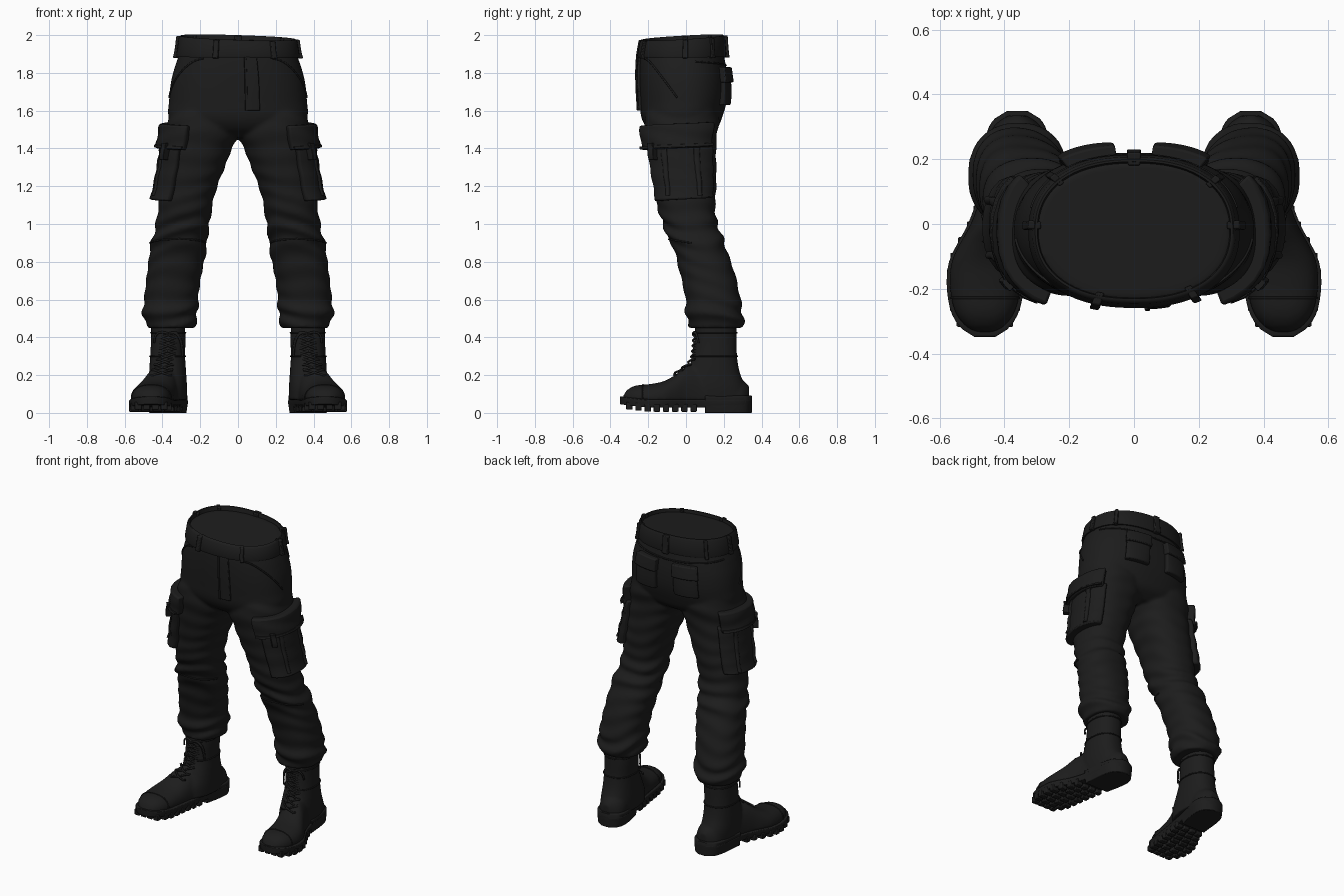
import bpy, bmesh, math
from math import sin, cos, pi, radians, exp
from mathutils import Vector

if "Cube" in bpy.data.objects:
    bpy.data.objects.remove(bpy.data.objects["Cube"], do_unlink=True)

black = bpy.data.materials.new("matte_black")
black.use_nodes = True
black.diffuse_color = (0.012, 0.012, 0.012, 1)
shader = black.node_tree.nodes["Principled BSDF"]
shader.inputs["Base Color"].default_value = black.diffuse_color
shader.inputs["Roughness"].default_value = 0.9


# ---------- helpers ----------
def sample(table, t):
    """Smooth interpolation of rows keyed by their first value (ascending)."""
    t = min(max(t, table[0][0]), table[-1][0])
    i = 0
    while i < len(table) - 2 and t > table[i + 1][0]:
        i += 1

    def slope(k, c):
        a, b = table[max(k - 1, 0)], table[min(k + 1, len(table) - 1)]
        return (b[c] - a[c]) / (b[0] - a[0])
    p, q = table[i], table[i + 1]
    h = q[0] - p[0]
    u = (t - p[0]) / h
    s = u * u * (3 - 2 * u)
    return [p[c] + (q[c] - p[c]) * s + h * u * (1 - u) *
            ((1 - u) * slope(i, c) - u * slope(i + 1, c)) for c in range(1, len(p))]


def loft(bm, rings, caps=True):
    loops = [[bm.verts.new(p) for p in r] for r in rings]
    n = len(loops[0])
    for a, b in zip(loops, loops[1:]):
        for i in range(n):
            j = (i + 1) % n
            bm.faces.new((a[i], a[j], b[j], b[i]))
    if caps:
        bm.faces.new(loops[0][::-1])
        bm.faces.new(loops[-1])


def finish(name, bm, mirror=False, voxel=0, bevel=0):
    bmesh.ops.recalc_face_normals(bm, faces=bm.faces)
    me = bpy.data.meshes.new(name)
    bm.to_mesh(me)
    bm.free()
    me.materials.append(black)
    me.polygons.foreach_set("use_smooth", [True] * len(me.polygons))
    ob = bpy.data.objects.new(name, me)
    bpy.context.collection.objects.link(ob)
    if voxel:
        m = ob.modifiers.new("Blend", 'REMESH')
        m.mode, m.voxel_size, m.use_smooth_shade = 'VOXEL', voxel, True
        m = ob.modifiers.new("Soften", 'SMOOTH')
        m.factor, m.iterations = 0.5, 3
    else:
        me.set_sharp_from_angle(angle=radians(50))
    if bevel:
        m = ob.modifiers.new("Round", 'BEVEL')
        m.width, m.segments, m.limit_method = bevel, 2, 'ANGLE'
        m.angle_limit = radians(50)
    if mirror:
        ob.modifiers.new("Mirror", 'MIRROR').use_clip = False
    return ob


def oval(x0, x1, y0, y1, a, off=0, p=2.3):
    c, s = cos(a), sin(a)
    x = math.copysign(abs(c) ** (2 / p), c) * ((x1 - x0) / 2 + off)
    y = math.copysign(abs(s) ** (2 / p), s) * ((y1 - y0) / 2 + off)
    return (x0 + x1) / 2 + x, (y0 + y1) / 2 + y


def circle(f, n=72):
    return [f(2 * pi * i / n) for i in range(n)]


def steps(a, b, n):
    return [a + (b - a) * i / n for i in range(n + 1)]


# ---------- cloth surfaces ----------
HIPS = [(1.46, -.16, .16, -.14, .1), (1.5, -.3, .3, -.2, .16), (1.56, -.365, .365, -.235, .19),
        (1.65, -.365, .365, -.245, .215), (1.75, -.355, .355, -.25, .22),
        (1.83, -.335, .335, -.25, .212), (1.9, -.312, .312, -.245, .2), (2, -.298, .298, -.23, .192)]
LEG = [(.44, .235, .475, .02, .295), (.47, .225, .49, .01, .305), (.53, .212, .503, 0, .3),
       (.62, .21, .495, -.005, .285), (.75, .19, .48, -.035, .255), (.87, .165, .465, -.065, .212),
       (.93, .165, .455, -.1, .195), (1, .15, .432, -.12, .167), (1.08, .14, .425, -.15, .155),
       (1.2, .11, .405, -.17, .16), (1.3, .07, .395, -.19, .16), (1.4, .032, .388, -.205, .16),
       (1.46, .004, .382, -.215, .162), (1.55, 0, .372, -.22, .175), (1.7, .03, .32, -.17, .15)]


def hip(a, z, off=0):
    x, y = oval(*sample(HIPS, z), a, off)
    tilt = max(0, z - 1.86) / 0.14
    return Vector((x, y, z - tilt * (0.01 + 0.033 * x - 0.06 * y)))


def leg(a, z, off=0):
    # folds gather at the knee and the hem, faint ones elsewhere
    amp = .003 + .007 * exp(-((z - .97) / .09) ** 2) + .008 * exp(-((z - .52) / .06) ** 2)
    fold = amp * sin(62 * z + 2.2 * sin(a + .7) + 1.3 * sin(2 * a + 9 * z))
    x, y = oval(*sample(LEG, z), a, off + fold)
    return Vector((x, y, z))


# trousers: hips and both legs blended into one skin
bm = bmesh.new()
loft(bm, [circle(lambda a: hip(a, z)) for z in steps(1.46, 1.975, 26)])
for side in (1, -1):
    flip = Vector((side, 1, 1))
    loft(bm, [circle(lambda a: leg(a, z) * flip) for z in steps(.45, 1.7, 110)])
finish("trousers", bm, voxel=.011)


def patch(name, surf, a0, a1, z0, z1, off, puff=0, lean=0, mirror=True, bevel=.006, n=10):
    """Thick panel that follows a cloth surface; angles are in degrees."""
    bm = bmesh.new()
    rings = []
    for v in steps(0, 1, n):
        def pt(u, d):
            a = radians(a0 + (a1 - a0) * u)
            return surf(a, z0 + (z1 - z0) * v + lean * (u - .5), d)
        out = [pt(u, off + puff * sin(pi * u) ** .5 * (1 - v)) if 0 < u < 1 else pt(u, off)
               for u in steps(0, 1, n)]
        rings.append(out + [pt(u, -.012) for u in steps(1, 0, n)])
    loft(bm, rings)
    return finish(name, bm, mirror, bevel=bevel)


# cargo pockets with pleats, flaps and tabs
patch("cargo_pocket", leg, -62, 52, 1.13, 1.43, .026, .026, .02, bevel=.01)
for a in (-28, 14):
    patch("cargo_pleat", leg, a, a + 9, 1.15, 1.42, .034, .025, bevel=.004)
patch("cargo_flap", leg, -72, 46, 1.4, 1.53, .04, .012, .02, bevel=.01)
patch("cargo_flap_trim", leg, -70, 44, 1.405, 1.42, .053, .004, .02, bevel=.003)
patch("cargo_tab", leg, -45, -36, 1.34, 1.43, .064, bevel=.004)

# seat pockets and their flaps
patch("seat_pocket", hip, 56, 82, 1.63, 1.82, .02, .014)
patch("seat_flap", hip, 55, 83, 1.75, 1.83, .032, .006)

# fly
patch("fly", hip, -86, -75, 1.6, 1.89, .012, .004, mirror=False)
patch("fly_edge", hip, -86, -84.5, 1.6, 1.89, .019, mirror=False, bevel=.002)

# waistband, a hollow band standing above the filled opening
bm = bmesh.new()
profile = [(1.885, -.01), (1.885, .009), (1.9, .014), (1.985, .014), (1.998, .007), (1.998, 0), (1.95, -.012)]
loft(bm, [circle(lambda a: hip(a, z, d)) for z, d in profile], caps=False)
finish("waistband", bm)
for a in (90, 40, 138, 3, 177, -108, -58):
    patch("belt_loop", hip, a - 2.5, a + 2.5, 1.88, 1.995, .028, mirror=False, bevel=.005, n=4)


def tube(name, paths, radius):
    cu = bpy.data.curves.new(name, 'CURVE')
    cu.dimensions, cu.bevel_depth, cu.bevel_resolution = '3D', radius, 1
    cu.use_fill_caps = True
    for pts in paths:
        sp = cu.splines.new('POLY')
        sp.points.add(len(pts) - 1)
        for p, co in zip(sp.points, pts):
            p.co = (*co, 1)
    cu.materials.append(black)
    ob = bpy.data.objects.new(name, cu)
    bpy.context.collection.objects.link(ob)
    ob.modifiers.new("Mirror", 'MIRROR')


# slanted hand pocket openings, seat yoke seam and knee seam
opening = [hip(radians(-58 + 52 * u), 1.88 - .21 * u ** 1.6, .002) for u in steps(0, 1, 14)]
yoke = [hip(radians(90 - 75 * u), 1.84 + .02 * u, .001) for u in steps(0, 1, 14)]
knee = [leg(radians(-170 + 160 * u), .9 + .02 * sin(pi * u), .001) for u in steps(0, 1, 20)]
tube("cloth_seams", [opening, yoke, knee], .005)

# ---------- boots ----------
SHAFT = [(.07, .268, .465, -.03, .325), (.14, .27, .472, -.03, .312), (.22, .275, .47, .005, .283),
         (.3, .28, .465, .035, .27), (.4, .278, .46, .045, .268), (.5, .285, .46, .05, .268)]
# foot rows: y, centre x, half width, top height
FOOT = [(-.345, .46, .03, .085), (-.325, .46, .064, .118), (-.28, .46, .098, .143), (-.2, .458, .117, .152),
        (-.12, .45, .12, .168), (-.06, .432, .111, .2), (0, .41, .1, .245), (.1, .385, .092, .25),
        (.25, .363, .096, .2), (.315, .36, .075, .17), (.345, .36, .03, .14)]

bm = bmesh.new()
loft(bm, [circle(lambda a: Vector((*oval(*sample(SHAFT, z), a), z)), 48) for z in steps(.07, .5, 24)])


def foot_ring(y):
    cx, w, top = sample(FOOT, y)

    def point(a):
        x, h = oval(-w * .94, w * .94, -1, 1, a)
        return Vector((cx + x, y * .97, .075 + h * (top - .075 if h > 0 else .02)))
    return circle(point, 40)


loft(bm, [foot_ring(y) for y in steps(-.345, .345, 40)])
finish("boot_upper", bm, True, voxel=.009)


def outline(z, grow, y0=-.345, y1=.345):
    ys = steps(y0, y1, 30)
    rows = [(y, *sample(FOOT, y)[:2]) for y in ys]
    lift = lambda y: max(0, -.2 - y) * .12
    right = [Vector((c + w + grow, y * 1.01, z + lift(y))) for y, c, w in rows]
    left = [Vector((c - w - grow, y * 1.01, z + lift(y))) for y, c, w in rows]
    return right + left[::-1]


# sole, welt and heel block
bm = bmesh.new()
loft(bm, [outline(.028, -.004), outline(.05, .002), outline(.066, .002), outline(.07, -.008)])
loft(bm, [outline(.0, -.006, .1), outline(.045, 0, .1), outline(.085, .001, .1), outline(.092, -.008, .1)])
finish("boot_sole", bm, True, bevel=.004)

# tread lugs along both edges and down the middle
bm = bmesh.new()
for y in steps(-.3, .04, 7):
    cx, w, _ = sample(FOOT, y)
    for k in (-.8, -.27, .27, .8):
        size = Vector((w * .42, .034, .04))
        made = bmesh.ops.create_cube(bm, size=1)["verts"]
        for v in made:
            v.co = Vector((cx + k * w, y, .026 + max(0, -.2 - y) * .12)) + v.co * size
finish("boot_treads", bm, True, bevel=.004)

# shaft seams, tongue edge and laces
front = lambda z: sample(SHAFT, z)[2]
spread = lambda z: .034 + .1 * max(0, .3 - z)


def eyelet(side, z):
    cx = sum(sample(SHAFT, z)[:2]) / 2 + max(0, .32 - z) * .3
    return Vector((cx + side * spread(z), front(z) - max(0, .27 - z) * .9 + .004, z))


laces = []
for z in steps(.2, .4, 7):
    for s in (1, -1):
        a, b = eyelet(-s, z), eyelet(s, z + .026)
        laces.append([a + Vector((-s * .012, .014, 0)), a, (a + b) / 2 + Vector((0, -.012, 0)),
                      b, b + Vector((s * .012, .014, 0))])
knot = eyelet(0, .42)
for s, drop in ((-1, .12), (-1, .09), (1, .05)):
    laces.append([knot + Vector((s * .075 * sin(u * 1.6), -.014 + .03 * u, .015 * sin(pi * u) - drop * u * u))
                  for u in steps(0, 1, 8)])
tube("boot_laces", laces, .006)

seams = [[Vector((*oval(*sample(SHAFT, z), a, .002), z)) for a in steps(-1.2, 4.34, 30)] for z in (.3, .425)]
seams.append([foot_ring(-.235)[i] for i in range(21)])
tube("boot_seams", seams, .004)
